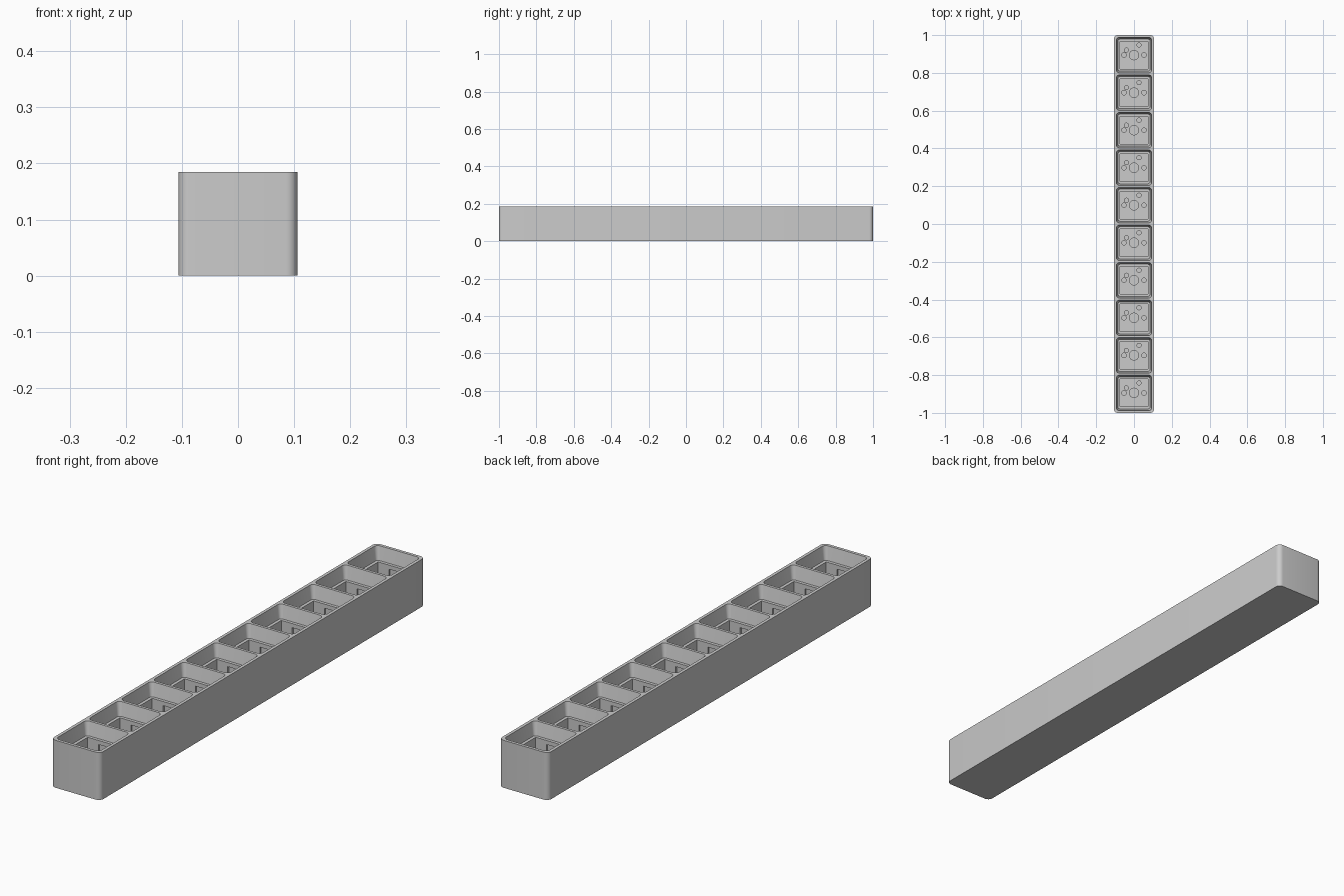
import bpy, bmesh, math

if "Cube" in bpy.data.objects:
    bpy.data.objects.remove(bpy.data.objects["Cube"])

PITCH, COUNT = 0.1987, 10
H = 0.185
CENTRES = [(i - (COUNT - 1) / 2) * PITCH for i in range(COUNT)]


def rounded_rect(hx, hy, r, n=6):
    pts = []
    for k, (sx, sy) in enumerate([(1, 1), (-1, 1), (-1, -1), (1, -1)]):
        for j in range(n + 1):
            a = math.pi / 2 * (k + j / n)
            pts.append((sx * (hx - r) + r * math.cos(a), sy * (hy - r) + r * math.sin(a)))
    return pts


def rect(hx, hy):
    return [(hx, hy), (-hx, hy), (-hx, -hy), (hx, -hy)]


def circle(cx, cy, r, n=24):
    return [(cx + r * math.cos(2 * math.pi * i / n), cy + r * math.sin(2 * math.pi * i / n)) for i in range(n)]


def loft(bm, low, high, z0, z1, y=0):
    a = [bm.verts.new((p[0], p[1] + y, z0)) for p in low]
    b = [bm.verts.new((p[0], p[1] + y, z1)) for p in high]
    bm.faces.new(a[::-1])
    bm.faces.new(b)
    n = len(a)
    for i in range(n):
        bm.faces.new((a[i], a[(i + 1) % n], b[(i + 1) % n], b[i]))


def make(name, parts, ys):
    bm = bmesh.new()
    for y in ys:
        for low, high, z0, z1 in parts:
            loft(bm, low, high, z0, z1, y)
    me = bpy.data.meshes.new(name)
    bm.to_mesh(me)
    bm.free()
    ob = bpy.data.objects.new(name, me)
    bpy.context.collection.objects.link(ob)
    return ob


def cut(body, name, parts):
    tool = make(name, parts, CENTRES)
    tool.hide_render = True
    mod = body.modifiers.new(name, 'BOOLEAN')
    mod.operation, mod.solver, mod.object = 'DIFFERENCE', 'EXACT', tool
    bpy.context.view_layer.objects.active = body
    bpy.ops.object.modifier_apply(modifier=name)
    bpy.data.objects.remove(tool)


# Solid bar with rounded vertical corners
outline = rounded_rect(0.106, 1.0, 0.02)
tray = make("switch_tray", [(outline, outline, 0, H)], [0])

# Tapered cap pockets
cut(tray, "cap_pocket", [(rounded_rect(0.085, 0.085, 0.012), rounded_rect(0.094, 0.094, 0.016), 0.132, H + 0.001)])

# Square switch openings, with wider clip recesses beneath the plate
sq = rect(0.073, 0.073)
cut(tray, "switch_opening", [(sq, sq, 0.08, 0.14)])
clip = rect(0.026, 0.08)
cut(tray, "clip_recess", [(clip, clip, 0.085, 0.116)])

# Centre post hole, two guide holes and two contact holes
holes = [(0, 0, 0.025), (-0.053, 0, 0.012), (0.053, 0, 0.012), (-0.04, 0.0265, 0.011), (0.0265, 0.053, 0.011)]
cut(tray, "pin_holes", [(circle(*h), circle(*h), 0.04, 0.09) for h in holes])

tray.select_set(True)
bpy.context.view_layer.objects.active = tray
bpy.ops.object.shade_smooth_by_angle(angle=math.radians(30))
